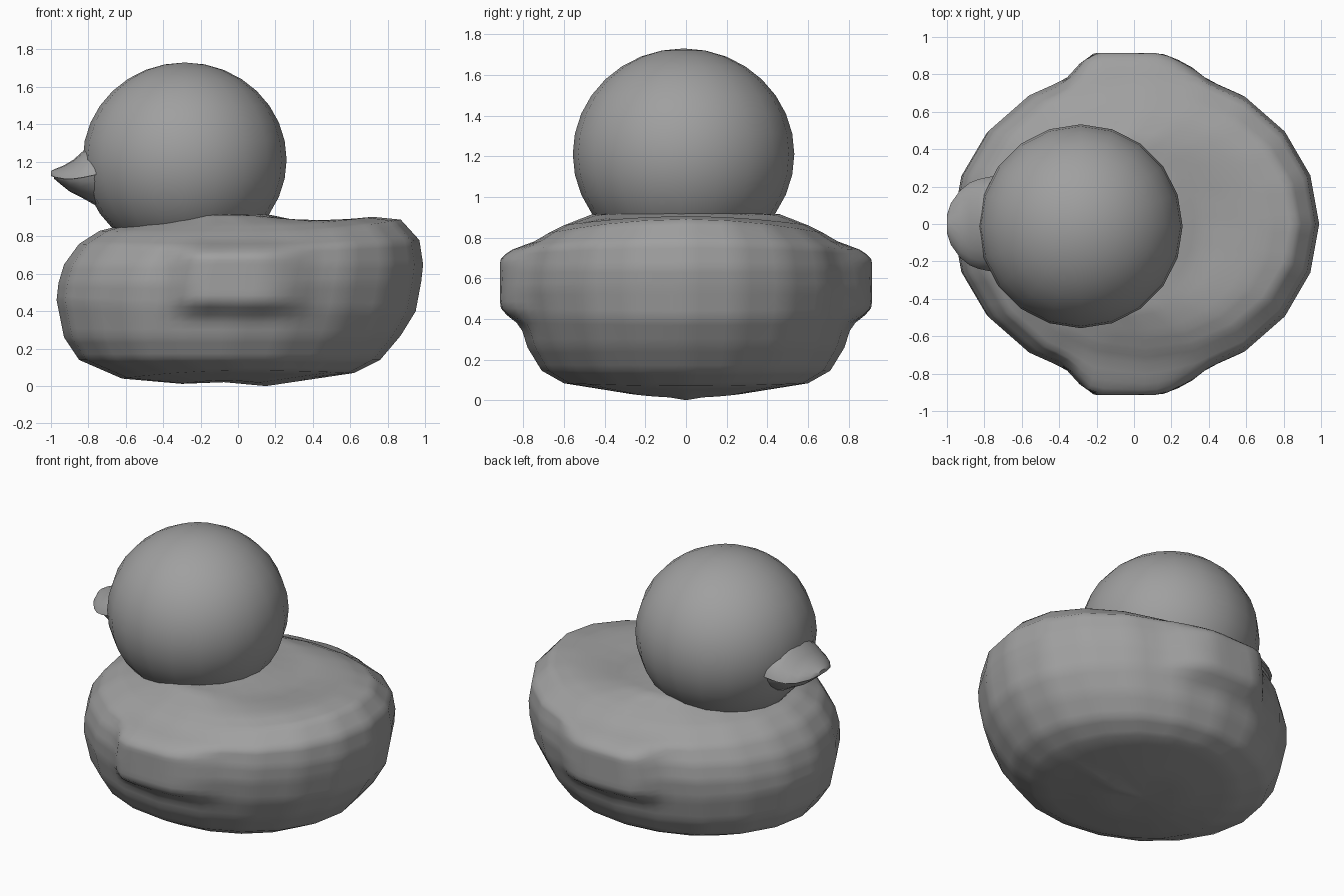
import bpy, bmesh, math

cube = bpy.data.objects.get("Cube")
if cube:
    bpy.data.objects.remove(cube)

grey = bpy.data.materials.new("plain grey")
grey.use_nodes = True
GREY = (0.35, 0.35, 0.35, 1)
grey.diffuse_color = GREY
grey.node_tree.nodes["Principled BSDF"].inputs["Base Color"].default_value = GREY


def finish(name, bm, angle):
    bmesh.ops.recalc_face_normals(bm, faces=bm.faces)
    mesh = bpy.data.meshes.new(name)
    bm.to_mesh(mesh)
    bm.free()
    mesh.materials.append(grey)
    obj = bpy.data.objects.new(name, mesh)
    bpy.context.collection.objects.link(obj)
    bpy.ops.object.select_all(action='DESELECT')
    obj.select_set(True)
    bpy.context.view_layer.objects.active = obj
    bpy.ops.object.shade_smooth_by_angle(angle=math.radians(angle))
    return obj


def loft(bm, loops):
    """Skin closed loops of points and cap both ends."""
    rows = [[bm.verts.new(p) for p in loop] for loop in loops]
    n = len(rows[0])
    for a, b in zip(rows, rows[1:]):
        for i in range(n):
            j = (i + 1) % n
            bm.faces.new((a[i], a[j], b[j], b[i]))
    for row in (rows[0], rows[-1]):
        bm.faces.new(row)


def ramp(v, a, b):
    t = min(1, max(0, (v - a) / (b - a)))
    return t * t * (3 - 2 * t)


# Body: rings of breast x, tail x, half width, then height at breast, side, tail
RINGS = [
    (-.30, .15, .27, .012, .03, .012),
    (-.62, .62, .60, .04, .083, .07),
    (-.85, .76, .71, .14, .145, .14),
    (-.93, .87, .78, .26, .26, .27),
    (-.97, .95, .83, .46, .42, .40),
    (-.96, .98, .85, .55, .55, .56),
    (-.93, .99, .84, .65, .65, .65),
    (-.85, .97, .81, .76, .74, .78),
    (-.74, .87, .68, .83, .82, .89),
    (-.60, .72, .60, .865, .86, .905),
    (-.45, .38, .46, .89, .915, .872),
    (-.35, .15, .30, .90, .92, .92),
]
SIDES = 20


def body_ring(front, back, width, z_front, z_side, z_back):
    points = []
    for i in range(SIDES):
        t = math.tau * i / SIDES
        c = math.cos(t)
        z_end = z_back if c > 0 else z_front
        points.append(((front + back) / 2 + (back - front) / 2 * c,
                       width * math.sin(t),
                       z_side + (z_end - z_side) * c * c))
    return points


bm = bmesh.new()
loft(bm, [body_ring(*r) for r in RINGS])
caps = [f for f in bm.faces if len(f.verts) > 4]
bottom = min(caps, key=lambda f: f.calc_center_median().z)
bmesh.ops.poke(bm, faces=[bottom])
min(bm.verts, key=lambda v: abs(v.co.y) + v.co.z).co.z = 0
bmesh.ops.subdivide_edges(bm, edges=[e for e in bm.edges if e.calc_length() > .05],
                          cuts=3, use_grid_fill=True)
# Folded wings pressed out of the flanks
for v in bm.verts:
    x, y, z = v.co
    if abs(y) > .5:
        along = ramp(x, -.38, -.19) * (1 - ramp(x, .1, .42))
        up = ramp(z, .35, .47) * (1 - ramp(z, .68, .79))
        v.co.y += math.copysign(.915 - abs(y), y) * along * up
finish("body", bm, 60)

# Head
bm = bmesh.new()
bmesh.ops.create_uvsphere(bm, u_segments=SIDES, v_segments=16, radius=1)
for v in bm.verts:
    v.co = (v.co.x * .545 - .285, v.co.y * .545 - .012, v.co.z * .52 + 1.21)
finish("head", bm, 60)


# Bill: sections of x, half width, lip height, crown height
def bill(name, sections):
    bm = bmesh.new()
    steps = 10
    loops = []
    for x, w, lip, crown in sections:
        arc = [math.pi * i / steps for i in range(steps + 1)]
        loops.append([(x, w * math.cos(a), lip + (crown - lip) * max(0, math.sin(a)) ** 1.3)
                      for a in arc]
                     + [(x, -w * .5, lip - .002), (x, w * .5, lip - .002)])
    loft(bm, loops)
    finish(name, bm, 40)


bill("upper_bill", [
    (-1.00, .05, 1.125, 1.15),
    (-.98, .11, 1.117, 1.16),
    (-.93, .18, 1.108, 1.18),
    (-.88, .22, 1.108, 1.21),
    (-.83, .24, 1.115, 1.255),
    (-.76, .255, 1.13, 1.30),
    (-.60, .20, 1.13, 1.30),
])
bill("lower_bill", [
    (-.985, .07, 1.122, 1.11),
    (-.95, .14, 1.115, 1.08),
    (-.90, .18, 1.11, 1.04),
    (-.84, .21, 1.115, 1.01),
    (-.76, .235, 1.13, .965),
    (-.60, .20, 1.13, .965),
])
